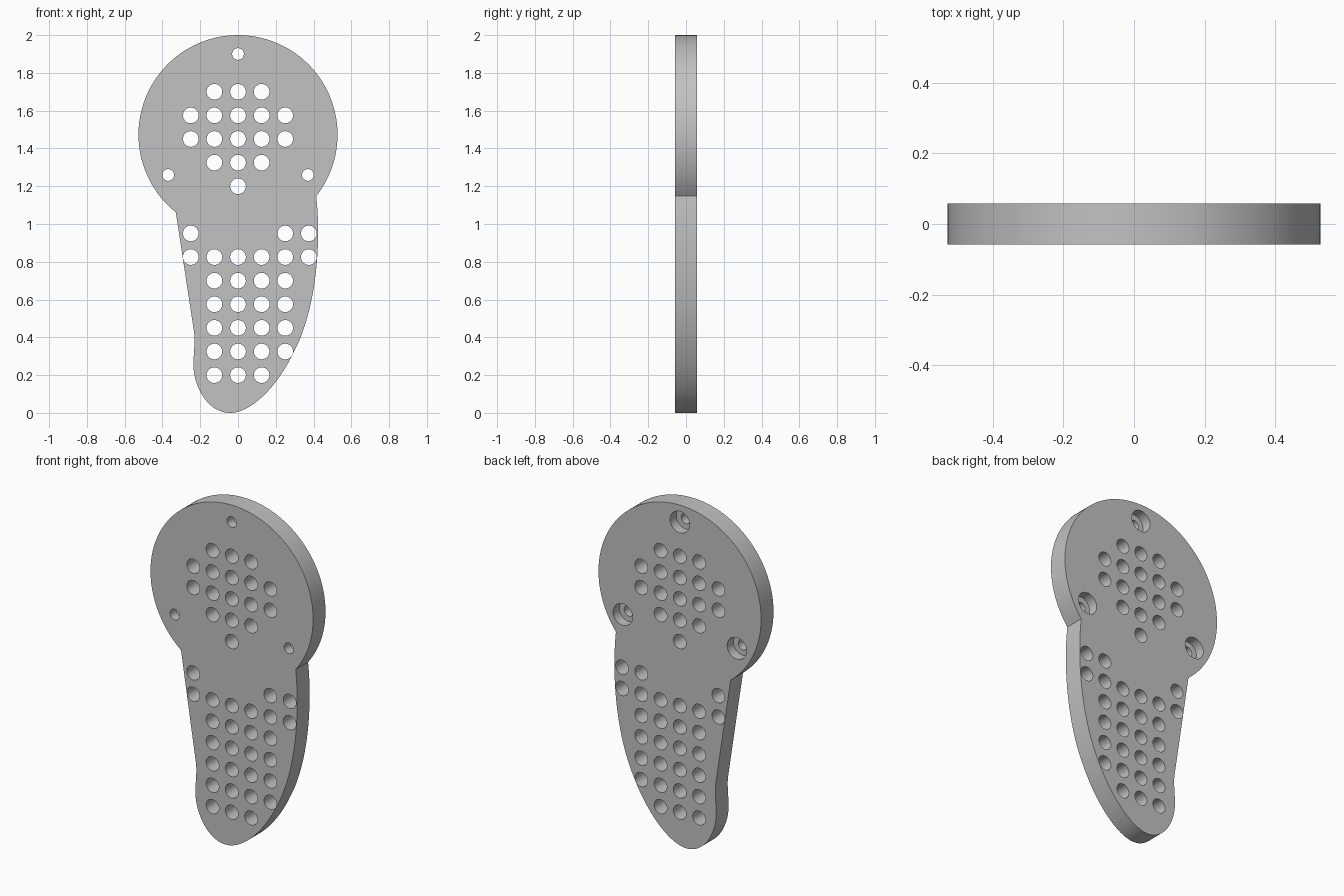
import bpy, bmesh, math
from mathutils import Vector, Matrix
from mathutils.geometry import interpolate_bezier

if "Cube" in bpy.data.objects:
    bpy.data.objects.remove(bpy.data.objects["Cube"], do_unlink=True)

HALF = 0.0575                  # half thickness of the plate
HEAD_Z, HEAD_R = 1.473, 0.527  # round head
PITCH = 0.125                  # spacing of the hole grid


def finish(name, bm):
    mesh = bpy.data.meshes.new(name)
    bmesh.ops.recalc_face_normals(bm, faces=bm.faces[:])
    bm.to_mesh(mesh)
    bm.free()
    obj = bpy.data.objects.new(name, mesh)
    bpy.context.collection.objects.link(obj)
    return obj


def head_point(angle, radius=HEAD_R):
    return (radius * math.cos(angle), HEAD_Z + radius * math.sin(angle))


def head_angle(x):
    # angle of the point on the lower half of the head at this x
    return -math.acos(x / HEAD_R)


# Outline: arc of the head, then the curved lower blade
start, end = head_angle(0.414), head_angle(-0.329) + 2 * math.pi
ARC = 96
outline = [head_point(start + (end - start) * i / ARC) for i in range(ARC + 1)]
blade = [
    [(-0.233, 0.43), (-0.225, 0.38), (-0.236, 0.31), (-0.236, 0.255)],
    [(-0.236, 0.255), (-0.236, 0.14), (-0.16, 0), (-0.042, 0)],
    [(-0.042, 0), (0.07, 0), (0.21, 0.14), (0.297, 0.325)],
    [(0.297, 0.325), (0.415, 0.55), (0.442, 0.9), outline[0]],
]
for segment in blade:
    points = interpolate_bezier(*[Vector((x, z, 0)) for x, z in segment], 25)
    outline += [(p.x, p.y) for p in points[:-1]]

bm = bmesh.new()
face = bm.faces.new([bm.verts.new((x, -HALF, z)) for x, z in outline])
extruded = bmesh.ops.extrude_face_region(bm, geom=[face])["geom"]
bmesh.ops.translate(bm, vec=(0, 2 * HALF, 0),
                    verts=[v for v in extruded if isinstance(v, bmesh.types.BMVert)])
plate = finish("perforated_plate", bm)


def add_cylinder(bm, x, z, radius, y0, y1):
    place = Matrix.Translation((x, (y0 + y1) / 2, z)) @ Matrix.Rotation(math.pi / 2, 4, "X")
    bmesh.ops.create_cone(bm, cap_ends=True, segments=32, radius1=radius,
                          radius2=radius, depth=y1 - y0, matrix=place)


# Grid holes: row number -> column numbers
rows = {0: (-1, 0, 1), 5: (-2, -1, 0, 1, 2, 3), 6: (-2, 2, 3), 8: (0,),
        9: (-1, 0, 1), 10: (-2, -1, 0, 1, 2), 11: (-2, -1, 0, 1, 2), 12: (-1, 0, 1)}
for row in range(1, 5):
    rows[row] = (-1, 0, 1, 2)

holes = bmesh.new()
for row, columns in rows.items():
    for column in columns:
        add_cylinder(holes, column * PITCH, 0.2 + row * PITCH, 0.0415, -0.2, 0.2)

# Three screw holes, and their counterbores in the back
bores = bmesh.new()
for k in range(3):
    x, z = head_point(math.pi / 2 + k * math.tau / 3, 0.427)
    add_cylinder(holes, x, z, 0.031, -0.2, 0.2)
    add_cylinder(bores, x, z, 0.063, 0.0, 0.2)

bpy.context.view_layer.objects.active = plate
plate.select_set(True)
for name, cutter_bm in (("hole_cutter", holes), ("counterbore_cutter", bores)):
    cutter = finish(name, cutter_bm)
    cutter.hide_render = True
    cut = plate.modifiers.new(name, "BOOLEAN")
    cut.operation = "DIFFERENCE"
    cut.solver = "EXACT"
    cut.object = cutter
    bpy.ops.object.modifier_apply(modifier=cut.name)
    bpy.data.objects.remove(cutter, do_unlink=True)

# Single grey material
grey = bpy.data.materials.new("plain_grey")
grey.use_nodes = True
colour = (0.54, 0.54, 0.54, 1)
grey.diffuse_color = colour
grey.node_tree.nodes["Principled BSDF"].inputs["Base Color"].default_value = colour
plate.data.materials.clear()
plate.data.materials.append(grey)
bpy.ops.object.shade_smooth_by_angle(angle=math.radians(30))
